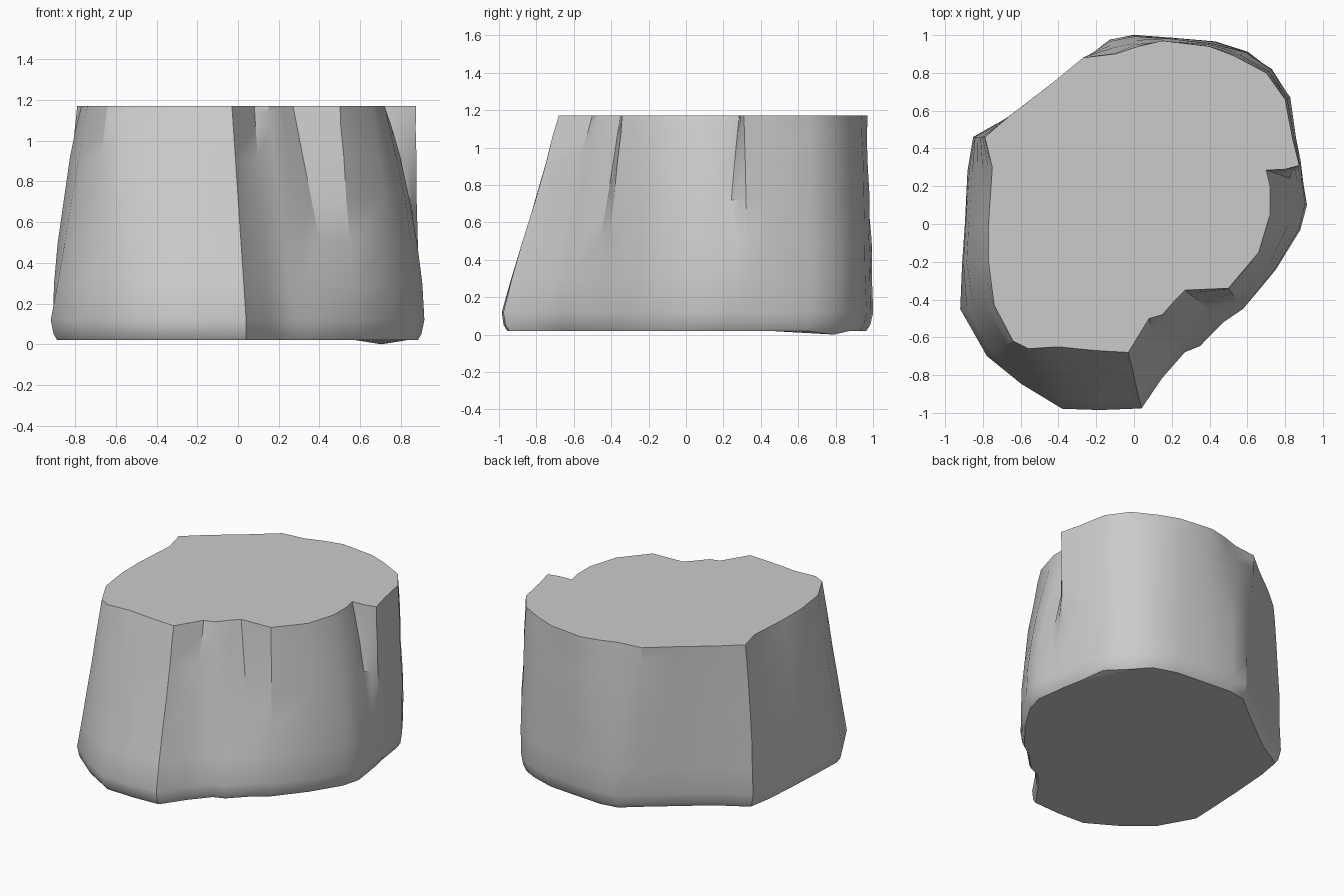
import bpy, bmesh, random
from mathutils import Vector

random.seed(4)

# Paired outline points, counter-clockwise: foot x, foot y, top x, top y
OUTLINE = [
    (0.04, -0.98, -0.03, -0.68), (0.15, -0.82, 0.08, -0.50), (0.27, -0.68, 0.15, -0.48),
    (0.35, -0.65, 0.22, -0.40), (0.48, -0.52, 0.27, -0.35), (0.58, -0.45, 0.50, -0.34),
    (0.75, -0.24, 0.66, -0.15), (0.88, -0.03, 0.72, 0.05), (0.915, 0.10, 0.72, 0.20),
    (0.90, 0.22, 0.70, 0.285), (0.89, 0.28, 0.80, 0.29), (0.885, 0.33, 0.875, 0.31),
    (0.86, 0.45, 0.84, 0.45), (0.83, 0.67, 0.80, 0.66), (0.73, 0.82, 0.70, 0.80),
    (0.60, 0.91, 0.53, 0.89), (0.43, 0.965, 0.40, 0.94), (0.20, 0.985, 0.15, 0.97),
    (0.00, 1.00, 0.02, 0.94), (-0.13, 0.98, -0.10, 0.90), (-0.24, 0.89, -0.27, 0.88),
    (-0.42, 0.75, -0.44, 0.74), (-0.64, 0.58, -0.65, 0.58), (-0.85, 0.46, -0.79, 0.46),
    (-0.88, 0.28, -0.75, 0.30), (-0.90, 0.00, -0.77, 0.00), (-0.91, -0.20, -0.77, -0.20),
    (-0.92, -0.45, -0.74, -0.43), (-0.78, -0.70, -0.64, -0.62), (-0.60, -0.85, -0.56, -0.66),
    (-0.38, -0.98, -0.40, -0.65), (-0.18, -0.99, -0.20, -0.67),
]
LEVELS = [0.02, 0.05, 0.12, 0.30, 0.50, 0.72, 0.92, 1.07, 1.14, 1.172]


def ring_point(p, z):
    """Point of the side wall above one outline pair at height z."""
    foot, top = Vector(p[:2]), Vector(p[2:])
    t = max(0.0, (z - 0.12) / 1.052)
    t = t if p[1] < -0.44 else t ** 1.8       # straight front, bulging sides and back
    q = foot.lerp(top, t)
    if z < 0.1:                               # rounded foot edge
        q *= 0.965 if z < 0.04 else 0.985
    elif z < 1.1:                             # slight weathering
        q *= 1 + random.uniform(-0.006, 0.003)
    return (q.x, q.y, z)


# Rock body: lofted rings with flat caps
bm = bmesh.new()
rings = [[bm.verts.new(ring_point(p, z)) for p in OUTLINE] for z in LEVELS]
n = len(OUTLINE)
for low, high in zip(rings, rings[1:]):
    for i in range(n):
        j = (i + 1) % n
        bm.faces.new((low[i], low[j], high[j], high[i]))
caps = [bm.faces.new(rings[-1]), bm.faces.new(list(reversed(rings[0])))]

# Small dip on the underside so the rock rests on the ground
low_vert = min(rings[0], key=lambda v: (v.co.xy - Vector((0.73, 0.80))).length)
low_vert.co.z = 0.0
bmesh.ops.triangulate(bm, faces=caps)
bmesh.ops.recalc_face_normals(bm, faces=bm.faces)

mesh = bpy.data.meshes.new("rock")
bm.to_mesh(mesh)
bm.free()
rock = bpy.data.objects.new("rock", mesh)
bpy.context.collection.objects.link(rock)
bpy.context.view_layer.objects.active = rock
rock.select_set(True)
bpy.ops.object.shade_smooth_by_angle(angle=0.5)
